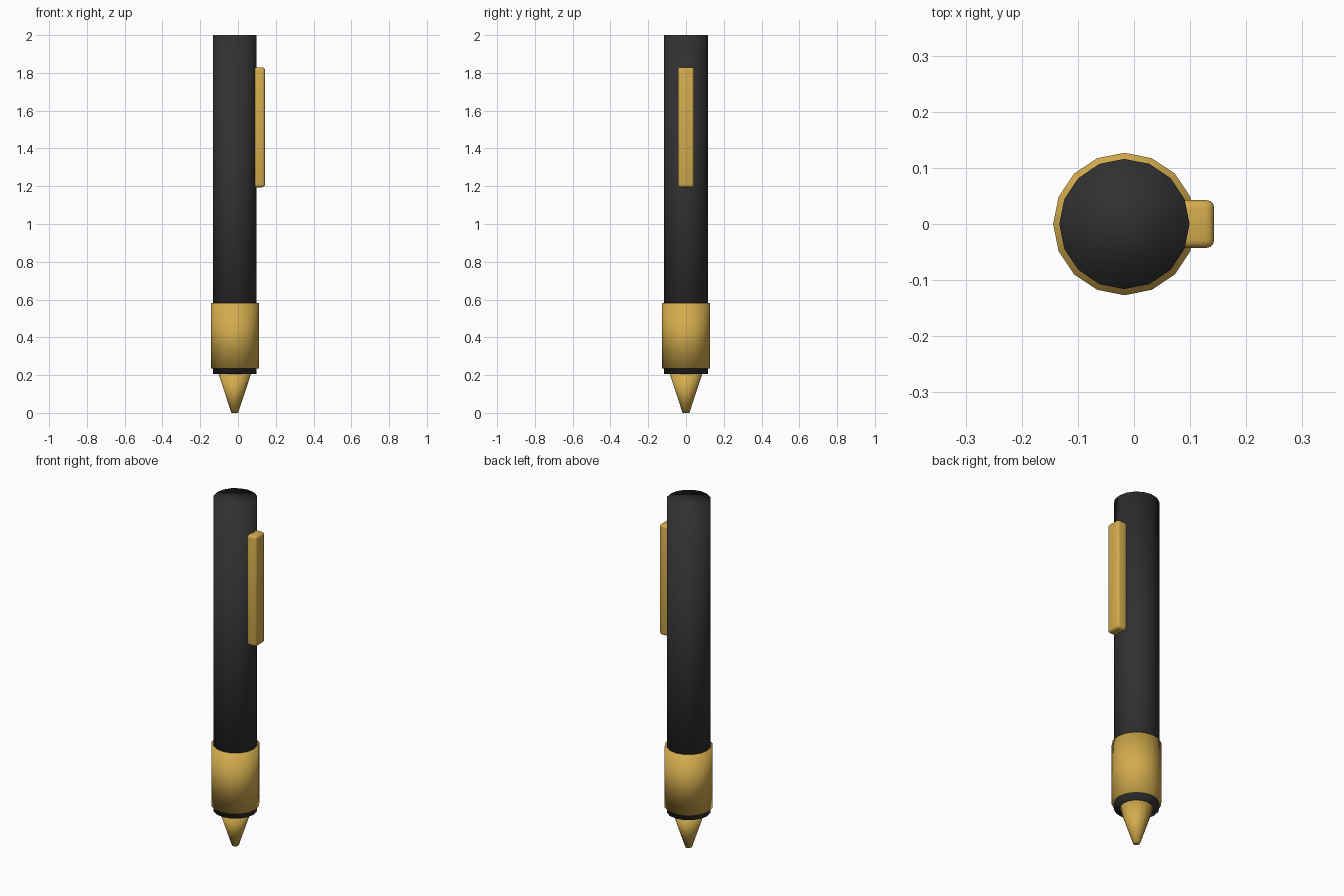
import bpy
import math

AXIS_X = -0.017  # the barrel sits off centre to balance the clip

cube = bpy.data.objects.get("Cube")
if cube:
    bpy.data.objects.remove(cube, do_unlink=True)


def material(name, colour):
    mat = bpy.data.materials.new(name)
    mat.use_nodes = True
    mat.diffuse_color = (*colour, 1)
    bsdf = next(n for n in mat.node_tree.nodes if n.type == "BSDF_PRINCIPLED")
    bsdf.inputs["Base Color"].default_value = (*colour, 1)
    return mat


black = material("black", (0.03, 0.03, 0.03))
gold = material("gold", (0.65, 0.41, 0.075))


def finish(name, mat):
    obj = bpy.context.object
    obj.name = name
    obj.data.materials.append(mat)
    bpy.ops.object.shade_smooth()
    return obj


def round_part(name, mat, bottom, top, r_bottom, r_top):
    bpy.ops.mesh.primitive_cone_add(
        vertices=16, radius1=r_bottom, radius2=r_top, depth=top - bottom,
        location=(AXIS_X, 0, (bottom + top) / 2))
    return finish(name, mat)


# Barrel, grip sleeve and writing tip
round_part("barrel", black, 0.205, 2.0, 0.116, 0.116)
round_part("grip", gold, 0.235, 0.582, 0.127, 0.127)
round_part("tip", gold, 0.0, 0.21, 0.018, 0.087)

# Pocket clip with rounded edges
bpy.ops.mesh.primitive_cube_add(size=1, location=(0.108, 0, 1.512))
clip = bpy.context.object
clip.scale = (0.07, 0.086, 0.635)
bpy.ops.object.transform_apply(location=False, rotation=False, scale=True)
finish("clip", gold)
bevel = clip.modifiers.new("rounded edges", "BEVEL")
bevel.width = 0.015
bevel.segments = 3
